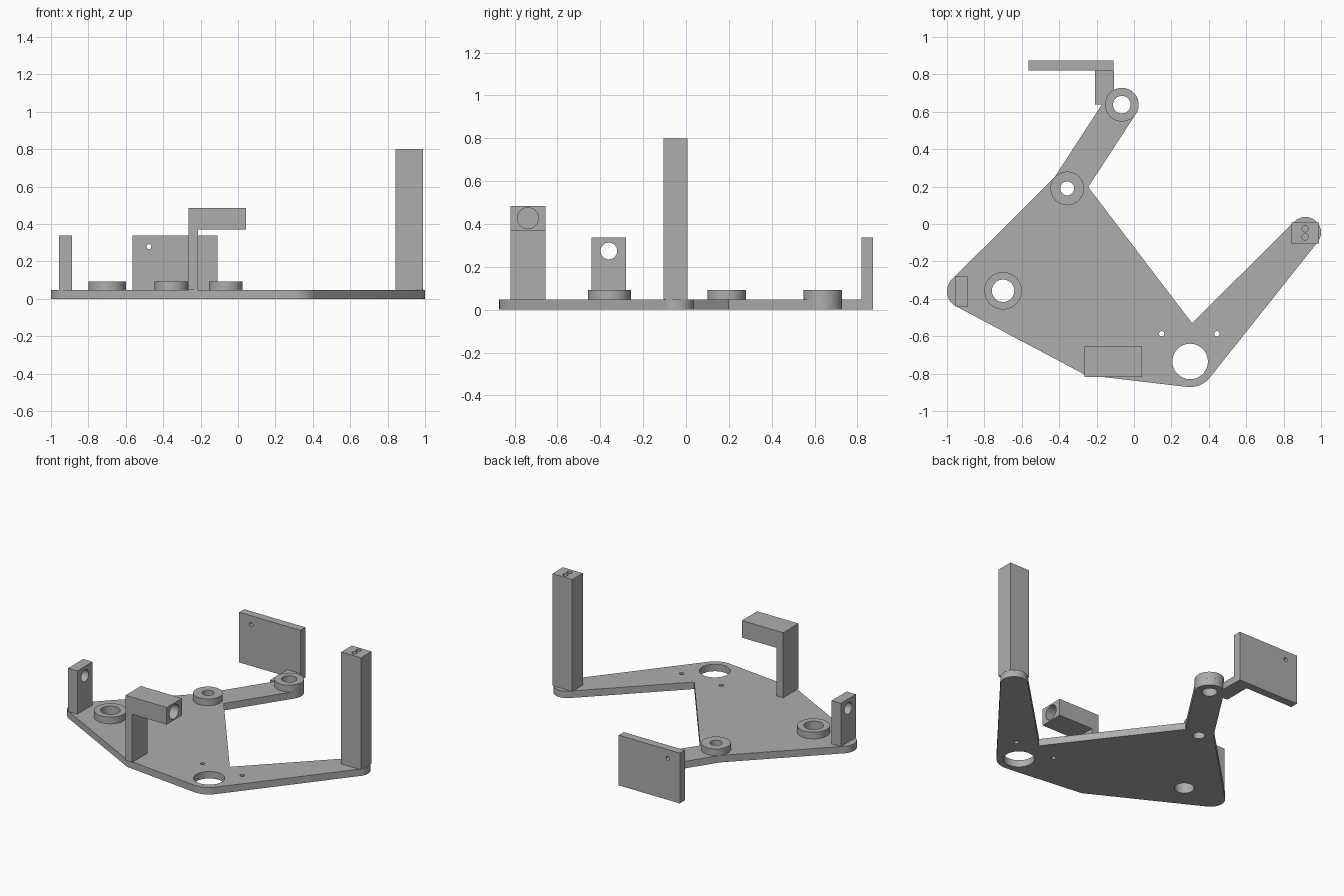
import bpy, bmesh, math
from mathutils import Vector, Matrix

cube = bpy.data.objects.get("Cube")
if cube:
    bpy.data.objects.remove(cube, do_unlink=True)

grey = bpy.data.materials.new("plain grey")
grey.use_nodes = True
GREY = (0.42, 0.42, 0.42, 1)
grey.diffuse_color = GREY
grey.node_tree.nodes["Principled BSDF"].inputs["Base Color"].default_value = GREY

T = 0.047        # base plate thickness
RING_TOP = 0.092


def add_object(name, bm):
    mesh = bpy.data.meshes.new(name)
    bmesh.ops.recalc_face_normals(bm, faces=bm.faces)
    bm.to_mesh(mesh)
    bm.free()
    mesh.materials.append(grey)
    obj = bpy.data.objects.new(name, mesh)
    bpy.context.collection.objects.link(obj)
    return obj


def prism(name, points, low, high):
    """Extrude a flat outline upwards."""
    bm = bmesh.new()
    face = bm.faces.new([bm.verts.new((x, y, low)) for x, y in points])
    top = bmesh.ops.extrude_face_region(bm, geom=[face])["geom"]
    verts = [v for v in top if isinstance(v, bmesh.types.BMVert)]
    bmesh.ops.translate(bm, verts=verts, vec=(0, 0, high - low))
    return add_object(name, bm)


def box(name, x, y, z):
    return prism(name, [(x[0], y[0]), (x[1], y[0]), (x[1], y[1]), (x[0], y[1])], *z)


def cylinder(name, center, radius, depth, axis="Z"):
    turn = {"X": Matrix.Rotation(math.pi / 2, 4, "Y"),
            "Y": Matrix.Rotation(math.pi / 2, 4, "X"),
            "Z": Matrix()}[axis]
    bm = bmesh.new()
    bmesh.ops.create_cone(bm, cap_ends=True, segments=48, radius1=radius, radius2=radius,
                          depth=depth, matrix=Matrix.Translation(center) @ turn)
    return add_object(name, bm)


def drill(obj, holes):
    """Cut round holes: (center, radius, depth, axis)."""
    for hole in holes:
        cutter = cylinder("hole_cutter", *hole)
        cutter.hide_render = True
        mod = obj.modifiers.new("hole", "BOOLEAN")
        mod.operation, mod.solver, mod.object = "DIFFERENCE", "EXACT", cutter
        bpy.context.view_layer.update()
        graph = bpy.context.evaluated_depsgraph_get()
        mesh = bpy.data.meshes.new_from_object(obj.evaluated_get(graph))
        obj.modifiers.clear()
        obj.data = mesh
        bpy.data.objects.remove(cutter, do_unlink=True)


def rounded_outline(corners, steps=14):
    """Join circles by outer tangents, counter-clockwise; radius 0 is a sharp corner."""
    count = len(corners)
    normals = []
    for i in range(count):
        x1, y1, r1 = corners[i]
        x2, y2, r2 = corners[(i + 1) % count]
        d = Vector((x2 - x1, y2 - y1))
        normals.append(math.atan2(d.y, d.x) - math.acos((r1 - r2) / d.length))
    points = []
    for i, (x, y, r) in enumerate(corners):
        if r == 0:
            points.append((x, y))
            continue
        start = normals[i - 1]
        sweep = (normals[i] - start) % math.tau
        for k in range(steps + 1):
            a = start + sweep * k / steps
            points.append((x + r * math.cos(a), y + r * math.sin(a)))
    return points


# Rings: x, y, outer radius, hole radius
rings = {"left_ring": (-0.70, -0.357, 0.10, 0.06),
         "middle_ring": (-0.357, 0.19, 0.09, 0.037),
         "arm_ring": (-0.065, 0.638, 0.09, 0.047)}

# Base plate with two arms
base = prism("base_plate", rounded_outline([
    (-0.91, -0.36, 0.09), (-0.26, -0.807, 0), (0.30, -0.737, 0.135),
    (0.917, -0.045, 0.083), (0.31, -0.53, 0), (-0.245, 0.198, 0),
    (-0.065, 0.638, 0.09), (-0.427, 0.247, 0)]), 0, T)
plate_holes = [(x, y, hole) for x, y, _, hole in rings.values()]
plate_holes += [(0.30, -0.735, 0.095), (0.148, -0.587, 0.014), (0.443, -0.587, 0.014)]
drill(base, [((x, y, 0), r, 0.5, "Z") for x, y, r in plate_holes])

smooth = [base]
for name, (x, y, outer, hole) in rings.items():
    ring = cylinder(name, (x, y, (T + RING_TOP) / 2), outer, RING_TOP - T)
    drill(ring, [((x, y, T), hole, 0.5, "Z")])
    smooth.append(ring)

# Tall post with two pin holes in the top
tower = box("tall_post", (0.842, 0.99), (-0.105, 0.008), (T, 0.80))
drill(tower, [((0.915, y, 0.80), 0.017, 0.2, "Z") for y in (-0.025, -0.069)])

# Overhanging front bracket with a blind hole in its end
bm_profile = [(-0.265, T), (-0.215, T), (-0.215, 0.37), (0.042, 0.37), (0.042, 0.485), (-0.265, 0.485)]
bm = bmesh.new()
face = bm.faces.new([bm.verts.new((x, -0.818, z)) for x, z in bm_profile])
back = bmesh.ops.extrude_face_region(bm, geom=[face])["geom"]
bmesh.ops.translate(bm, vec=(0, 0.163, 0),
                    verts=[v for v in back if isinstance(v, bmesh.types.BMVert)])
bracket = add_object("overhang_bracket", bm)
drill(bracket, [((0.042, -0.738, 0.427), 0.049, 0.4, "X")])

# Side lug with a through hole
lug = box("side_lug", (-0.957, -0.888), (-0.44, -0.28), (T, 0.338))
drill(lug, [((-0.92, -0.36, 0.274), 0.039, 0.4, "X")])

# Rear wall and the strip that joins it to the arm
strip = box("wall_strip", (-0.208, -0.108), (0.638, 0.82), (0, T))
drill(strip, [((-0.065, 0.638, 0), 0.047, 0.5, "Z")])
wall = box("rear_wall", (-0.565, -0.11), (0.82, 0.873), (0, 0.338))
drill(wall, [((-0.476, 0.85, 0.279), 0.013, 0.4, "Y")])

# Smooth round sides, sharp rims
bpy.ops.object.select_all(action="DESELECT")
for obj in smooth + [tower, bracket, lug, strip, wall]:
    obj.select_set(True)
bpy.context.view_layer.objects.active = base
bpy.ops.object.shade_smooth_by_angle(angle=math.radians(30))
